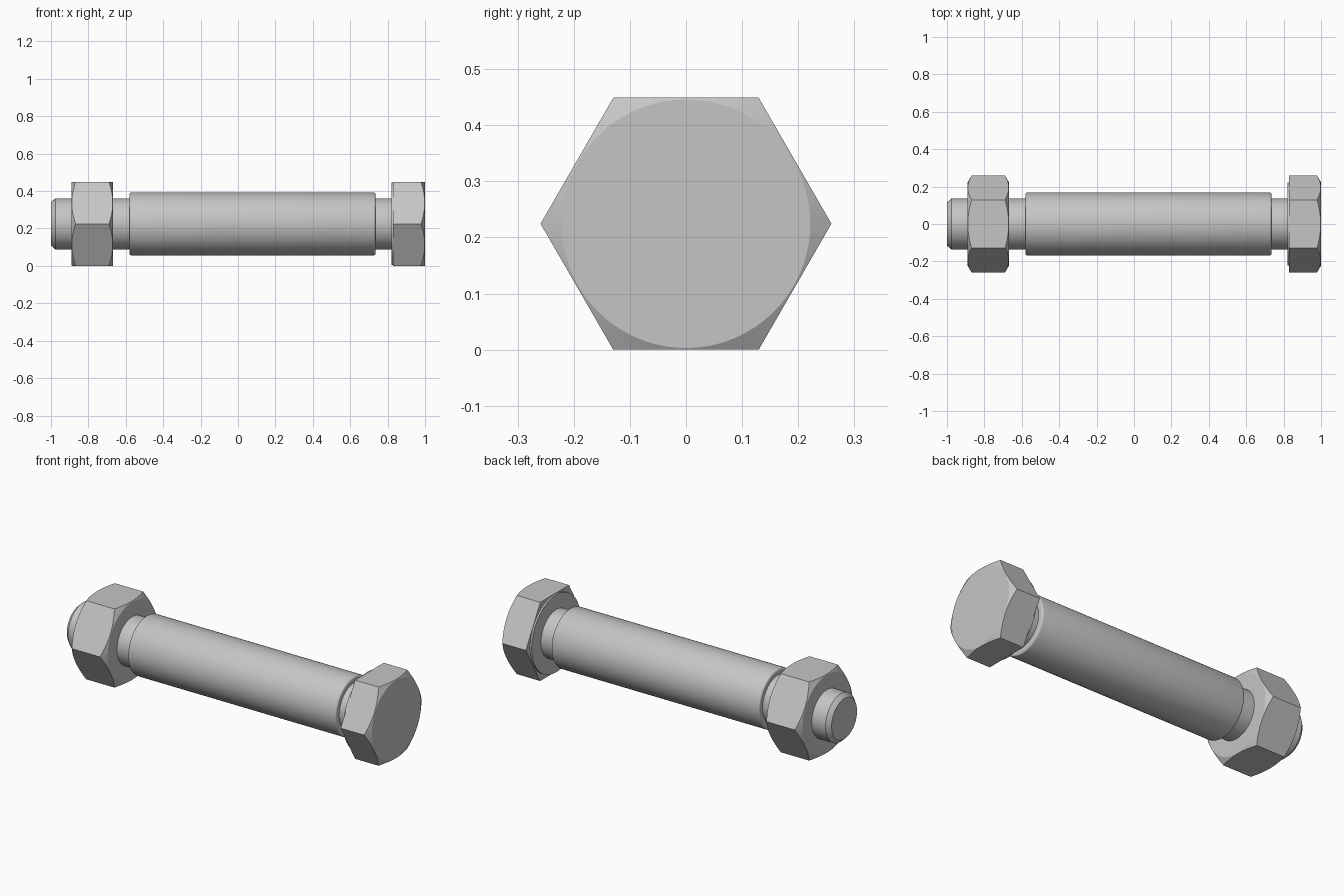
import bpy, bmesh
from math import cos, sin, pi, tan, radians

if "Cube" in bpy.data.objects:
    bpy.data.objects.remove(bpy.data.objects["Cube"], do_unlink=True)

AXIS_Z = 0.2245      # height of the bolt axis
APOTHEM = 0.2245     # half the distance across the flats
SEGMENTS = 96        # multiple of 12, so hex corners fall on segments

steel = bpy.data.materials.new("grey_steel")
steel.use_nodes = True
colour = (0.56, 0.56, 0.56, 1)
steel.diffuse_color = colour
steel.node_tree.nodes["Principled BSDF"].inputs["Base Color"].default_value = colour


def ring_solid(name, rings):
    """Closed solid along x; each ring maps an angle to (x, radius)."""
    bm = bmesh.new()
    loops = []
    for ring in rings:
        loop = []
        for i in range(SEGMENTS):
            a = 2 * pi * i / SEGMENTS
            x, r = ring(a)
            loop.append(bm.verts.new((x, r * cos(a), AXIS_Z + r * sin(a))))
        loops.append(loop)
    for lo, hi in zip(loops, loops[1:]):
        for i in range(SEGMENTS):
            j = (i + 1) % SEGMENTS
            bm.faces.new((lo[i], lo[j], hi[j], hi[i]))
    bm.faces.new(loops[0])
    bm.faces.new(loops[-1])
    bmesh.ops.recalc_face_normals(bm, faces=bm.faces)
    mesh = bpy.data.meshes.new(name)
    bm.to_mesh(mesh)
    bm.free()
    mesh.materials.append(steel)
    obj = bpy.data.objects.new(name, mesh)
    bpy.context.collection.objects.link(obj)
    bpy.ops.object.select_all(action='DESELECT')
    obj.select_set(True)
    bpy.context.view_layer.objects.active = obj
    bpy.ops.object.shade_smooth_by_angle(angle=radians(25))
    return obj


def lathe(name, profile):
    return ring_solid(name, [lambda a, p=p: p for p in profile])


def hex_radius(a):
    return APOTHEM / cos(a % (pi / 3) - pi / 6)


def hex_end(x, outward, chamfered):
    """Rings for one hexagon end, from the face inwards."""
    face_r = APOTHEM - 0.003
    if not chamfered:
        return [lambda a: (x, hex_radius(a))]
    return [lambda a: (x, face_r),
            lambda a: (x - outward * (hex_radius(a) - face_r) * tan(radians(30)),
                       hex_radius(a))]


def hex_block(name, x0, x1, chamfer_start, chamfer_end):
    rings = hex_end(x0, -1, chamfer_start) + hex_end(x1, 1, chamfer_end)[::-1]
    return ring_solid(name, rings)


# Bolt: shank with chamfered tip, washer face and hexagonal head
lathe("bolt_shank", [(-1, 0.115), (-0.977, 0.137), (0.825, 0.137)])
lathe("head_washer_face", [(0.82, 0.221), (0.835, 0.221)])
hex_block("bolt_head", 0.83, 1.0, False, True)

# Nut, chamfered on both ends
hex_block("nut", -0.89, -0.668, True, True)

# Sleeve with small rounded rims
start, end, radius, rim = -0.58, 0.735, 0.168, 0.01
curve = [(rim * (1 - cos(t)), radius - rim * (1 - sin(t)))
         for t in (k * pi / 8 for k in range(5))]
lathe("sleeve", [(start + d, r) for d, r in curve]
      + [(end - d, r) for d, r in reversed(curve)])
